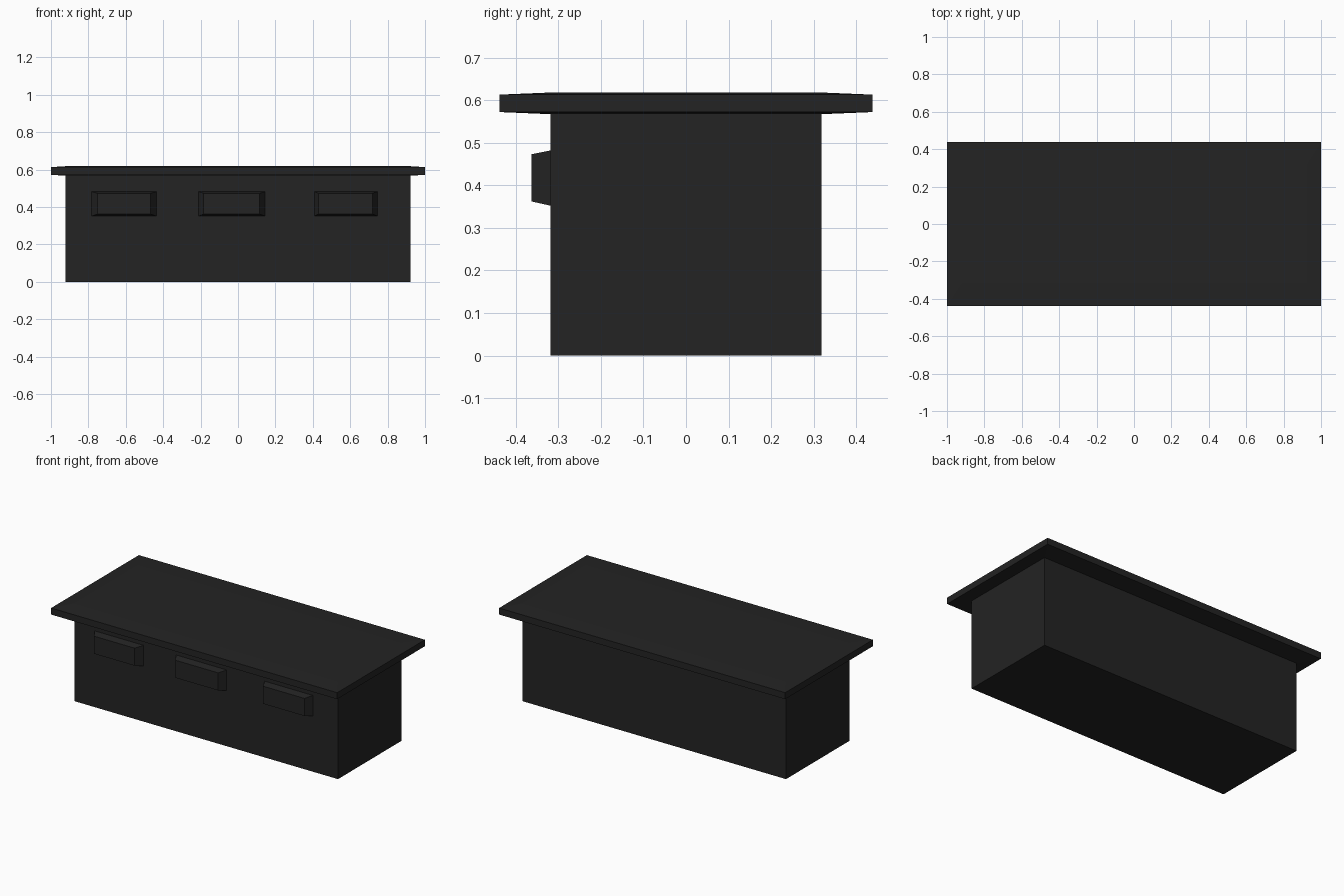
import bpy, bmesh

if "Cube" in bpy.data.objects:
    bpy.data.objects.remove(bpy.data.objects["Cube"])

black = bpy.data.materials.new("charcoal black")
black.diffuse_color = (0.017, 0.017, 0.017, 1)
black.use_nodes = True
black.node_tree.nodes["Principled BSDF"].inputs["Base Color"].default_value = black.diffuse_color


def loft(name, rings):
    """Flat-shaded solid through rings of four corners, capped at both ends."""
    bm = bmesh.new()
    loops = [[bm.verts.new(p) for p in ring] for ring in rings]
    for a, b in zip(loops, loops[1:]):
        for i in range(4):
            j = (i + 1) % 4
            bm.faces.new((a[i], a[j], b[j], b[i]))
    bm.faces.new(loops[0][::-1])
    bm.faces.new(loops[-1])
    bmesh.ops.recalc_face_normals(bm, faces=bm.faces[:])
    mesh = bpy.data.meshes.new(name)
    bm.to_mesh(mesh)
    bm.free()
    mesh.materials.append(black)
    ob = bpy.data.objects.new(name, mesh)
    bpy.context.collection.objects.link(ob)
    return ob


def flat_ring(hx, hy, z):
    return [(-hx, -hy, z), (hx, -hy, z), (hx, hy, z), (-hx, hy, z)]


def front_ring(x0, x1, z0, z1, y):
    return [(x0, y, z0), (x1, y, z0), (x1, y, z1), (x0, y, z1)]


# Cabinet body
BX, BY = 0.922, 0.318
loft("cabinet_body", [flat_ring(BX, BY, 0), flat_ring(BX, BY, 0.567)])

# Overhanging top, slightly thinner at its rim
loft("table_top", [flat_ring(BX, BY, 0.567), flat_ring(1, 0.438, 0.572),
                   flat_ring(1, 0.438, 0.613), flat_ring(BX, BY, 0.618)])

# Three tapered drawer handles: base extents, then face extents
handles = {
    "left_handle": (-0.782, -0.437, -0.751, -0.468),
    "middle_handle": (-0.210, 0.144, -0.184, 0.115),
    "right_handle": (0.409, 0.746, 0.430, 0.719),
}
for name, (b0, b1, f0, f1) in handles.items():
    loft(name, [front_ring(b0, b1, 0.352, 0.482, -BY),
                front_ring(f0, f1, 0.362, 0.473, -0.363)])
